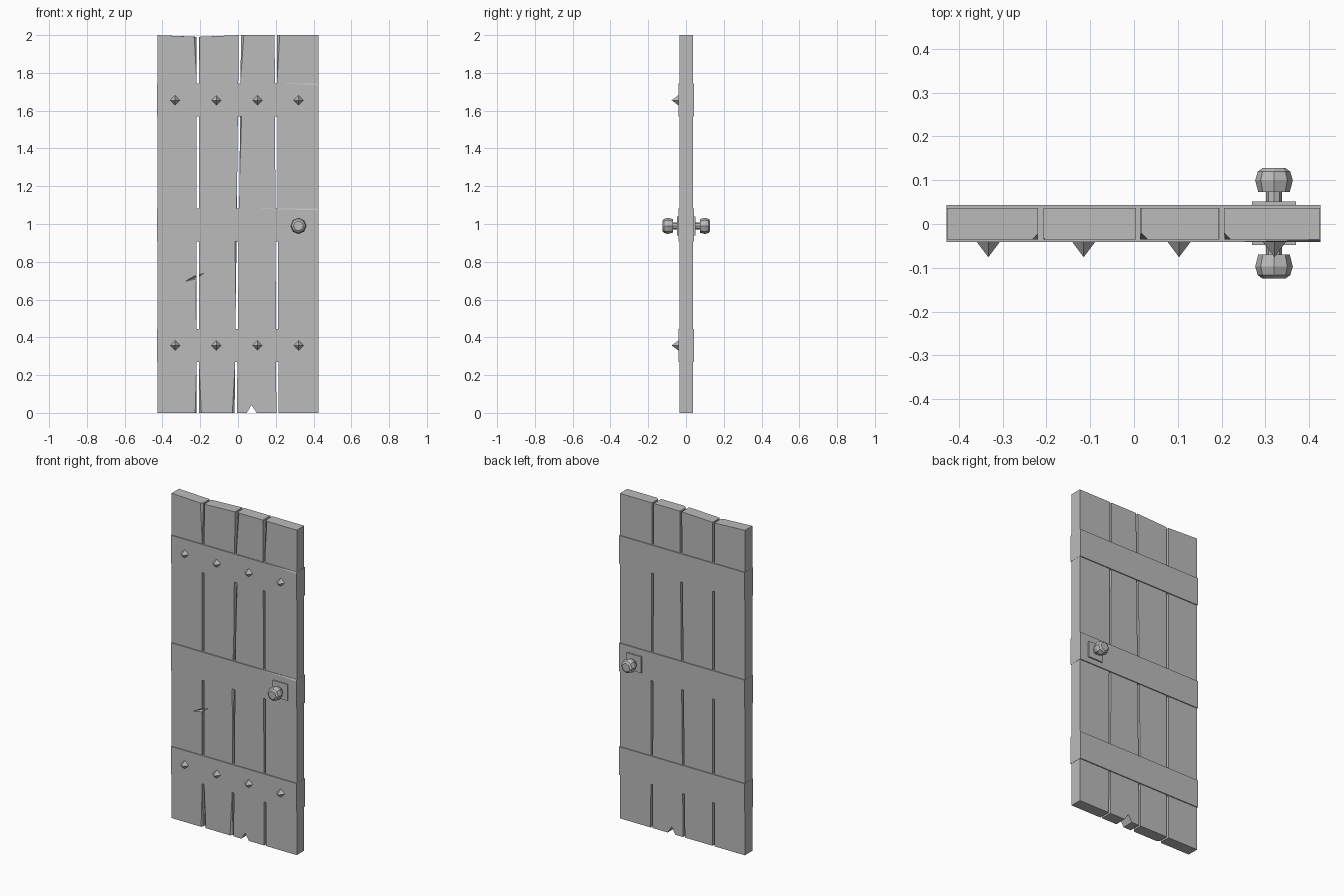
import bpy, bmesh
from math import cos, sin, pi

cube = bpy.data.objects.get("Cube")
if cube:
    bpy.data.objects.remove(cube, do_unlink=True)

GREY = (0.5, 0.5, 0.5, 1)
mat = bpy.data.materials.new("plain grey")
mat.use_nodes = True
mat.diffuse_color = GREY
mat.node_tree.nodes["Principled BSDF"].inputs["Base Color"].default_value = GREY


def loft(name, rings):
    """Join equal rings of points into a closed, flat-shaded solid."""
    bm = bmesh.new()
    loops = [[bm.verts.new(p) for p in ring] for ring in rings]
    n = len(loops[0])
    for a, b in zip(loops, loops[1:]):
        for i in range(n):
            j = (i + 1) % n
            bm.faces.new((a[i], a[j], b[j], b[i]))
    bm.faces.new(loops[0])
    bm.faces.new(loops[-1])
    bmesh.ops.remove_doubles(bm, verts=bm.verts, dist=0.00005)
    bmesh.ops.recalc_face_normals(bm, faces=bm.faces)
    mesh = bpy.data.meshes.new(name)
    bm.to_mesh(mesh)
    bm.free()
    mesh.materials.append(mat)
    obj = bpy.data.objects.new(name, mesh)
    bpy.context.collection.objects.link(obj)
    return obj


def box(name, x, y, z):
    return loft(name, [[(x[0], v, z[0]), (x[1], v, z[0]),
                        (x[1], v, z[1]), (x[0], v, z[1])] for v in y])


def turned(name, profile, cx, cz, sides):
    """Lathe (y, radius) pairs around an axis along y."""
    return loft(name, [[(cx + r * cos(2 * pi * i / sides), y,
                         cz + r * sin(2 * pi * i / sides))
                        for i in range(sides)] for y, r in profile])


def cut(obj, cutter):
    mod = obj.modifiers.new("cut", "BOOLEAN")
    mod.operation = "DIFFERENCE"
    mod.solver = "EXACT"
    mod.object = cutter
    cutter.hide_render = True
    cutter.hide_set(True)


# Planks: gap centres drift from bottom to top, front corners are chipped
FRONT, BACK = -0.035, 0.037
LEVELS = (0, 0.27, 0.6, 0.9, 1.2, 1.57, 1.76, 2)
gaps = [(-0.213, -0.213), (-0.012, 0.010), (0.209, 0.200)]
chips = {  # (plank, side): {level: size}
    (0, 1): {0: 0.008, 2: 0.003, 7: 0.013},
    (1, 0): {0: 0.013, 7: 0.004},
    (1, 1): {0: 0.012, 3: 0.008},
    (2, 0): {5: 0.008, 7: 0.015},
    (3, 0): {7: 0.015},
}
top_drop = {(0, 1): 0.009, (1, 0): 0.009}
planks = []
for p in range(4):
    rings = []
    for k, z in enumerate(LEVELS):
        t = z / 2
        mid = [a + (b - a) * t for a, b in gaps]
        xl = -0.427 if p == 0 else mid[p - 1] + 0.006
        xr = 0.425 if p == 3 else mid[p] - 0.006
        cl = chips.get((p, 0), {}).get(k, 0)
        cr = chips.get((p, 1), {}).get(k, 0)
        zl = z - (top_drop.get((p, 0), 0) if z == 2 else 0)
        zr = z - (top_drop.get((p, 1), 0) if z == 2 else 0)
        rings.append([(xl, BACK, zl), (xl, FRONT + cl, zl), (xl + cl, FRONT, zl),
                      (xr - cr, FRONT, zr), (xr, FRONT + cr, zr), (xr, BACK, zr)])
    planks.append(loft(f"plank_{p + 1}", rings))

# Broken notch at the foot of the third plank
notch = loft("notch_cutter", [[(0.04, y, -0.01), (0.105, y, -0.01), (0.072, y, 0.042)]
                              for y in (-0.1, 0.1)])
cut(planks[2], notch)

# Slanted gouge across the first two planks
outline = [(-0.305, 0.687), (-0.225, 0.704), (-0.155, 0.751), (-0.235, 0.728)]
gouge = loft("gouge_cutter", [[(x, -0.045, z) for x, z in outline],
                              [(-0.228 + (x + 0.228) * 0.1, -0.018, 0.716 + (z - 0.716) * 0.1)
                               for x, z in outline]])
for plank in planks[:2]:
    cut(plank, gouge)

# Cross bands on both faces; two front ones have a split upper edge
for label, z0, split in (("lower", 0.27, None), ("middle", 0.908, 0.11), ("upper", 1.57, 0.235)):
    z1 = z0 + 0.173
    rings = []
    for x in (-0.428, split or 0, 0.426):
        c = 0.009 if split and x > 0.4 else 0
        rings.append([(x, 0, z0), (x, -0.041, z0), (x, -0.041, z1 - c),
                      (x, -0.041 + c * 0.5, z1), (x, 0, z1)])
    front = loft(f"{label}_front_band", rings)
    box(f"{label}_back_band", (-0.428, 0.426), (0.0, 0.043), (z0, z1))

# Pyramid studs on the outer bands
for row, z in (("lower", 0.357), ("upper", 1.655)):
    for i in range(4):
        turned(f"{row}_stud_{i + 1}", [(-0.04, 0.027), (-0.076, 0)],
               -0.333 + 0.218 * i, z, 4)

# Square plate, neck and faceted knob on each face
HX, HZ = 0.32, 0.99
for side, s, shift in (("front", -1, -0.003), ("back", 1, 0)):
    box(f"{side}_handle_plate", (HX - 0.05, HX + 0.05),
        (s * 0.03, s * (0.051 + shift)), (HZ - 0.05, HZ + 0.05))
    turned(f"{side}_handle_neck", [(s * 0.04, 0.018), (s * 0.09, 0.018)], HX, HZ, 8)
    profile = [(0.073, 0.036), (0.1, 0.043), (0.12, 0.037), (0.128, 0.026)]
    turned(f"{side}_knob", [(s * (y + shift), r) for y, r in profile], HX, HZ, 8)
